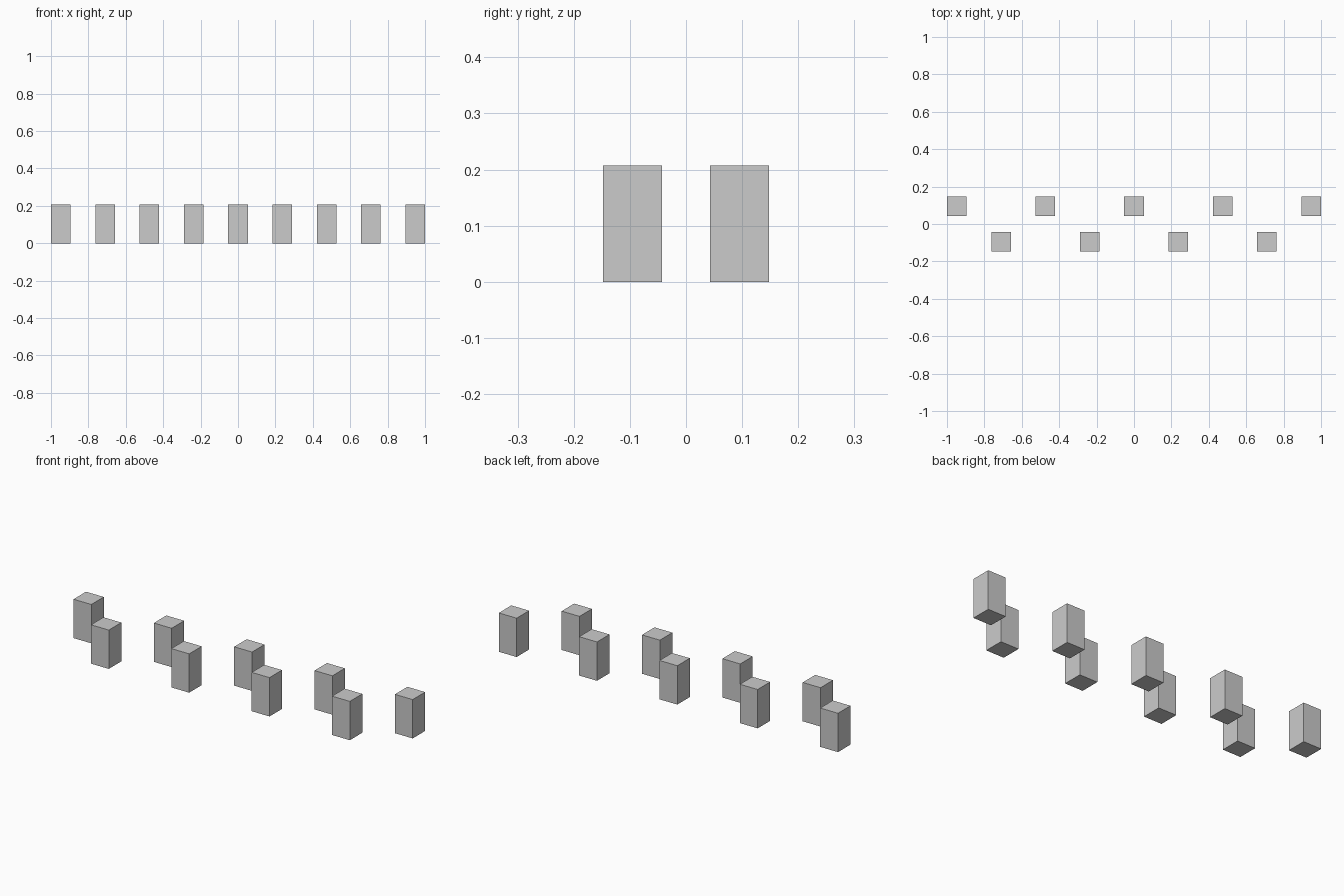
import bpy

if "Cube" in bpy.data.objects:
    bpy.data.objects.remove(bpy.data.objects["Cube"])

COUNT = 9
WIDTH, HEIGHT = 0.105, 0.207
ROW_Y = 0.0955
step = (2.0 - WIDTH) / (COUNT - 1)


def block(name, x, y):
    """Upright square block standing on the ground."""
    bpy.ops.mesh.primitive_cube_add(size=1, location=(x, y, HEIGHT / 2))
    ob = bpy.context.object
    ob.name = name
    ob.scale = (WIDTH, WIDTH, HEIGHT)
    bpy.ops.object.transform_apply(location=False, rotation=False, scale=True)
    return ob


# Staggered stepping blocks, alternating between back and front rows
for i in range(COUNT):
    back = i % 2 == 0
    x = -1.0 + WIDTH / 2 + i * step
    block(f"{'back' if back else 'front'}_block_{i + 1}", x, ROW_Y if back else -ROW_Y)
